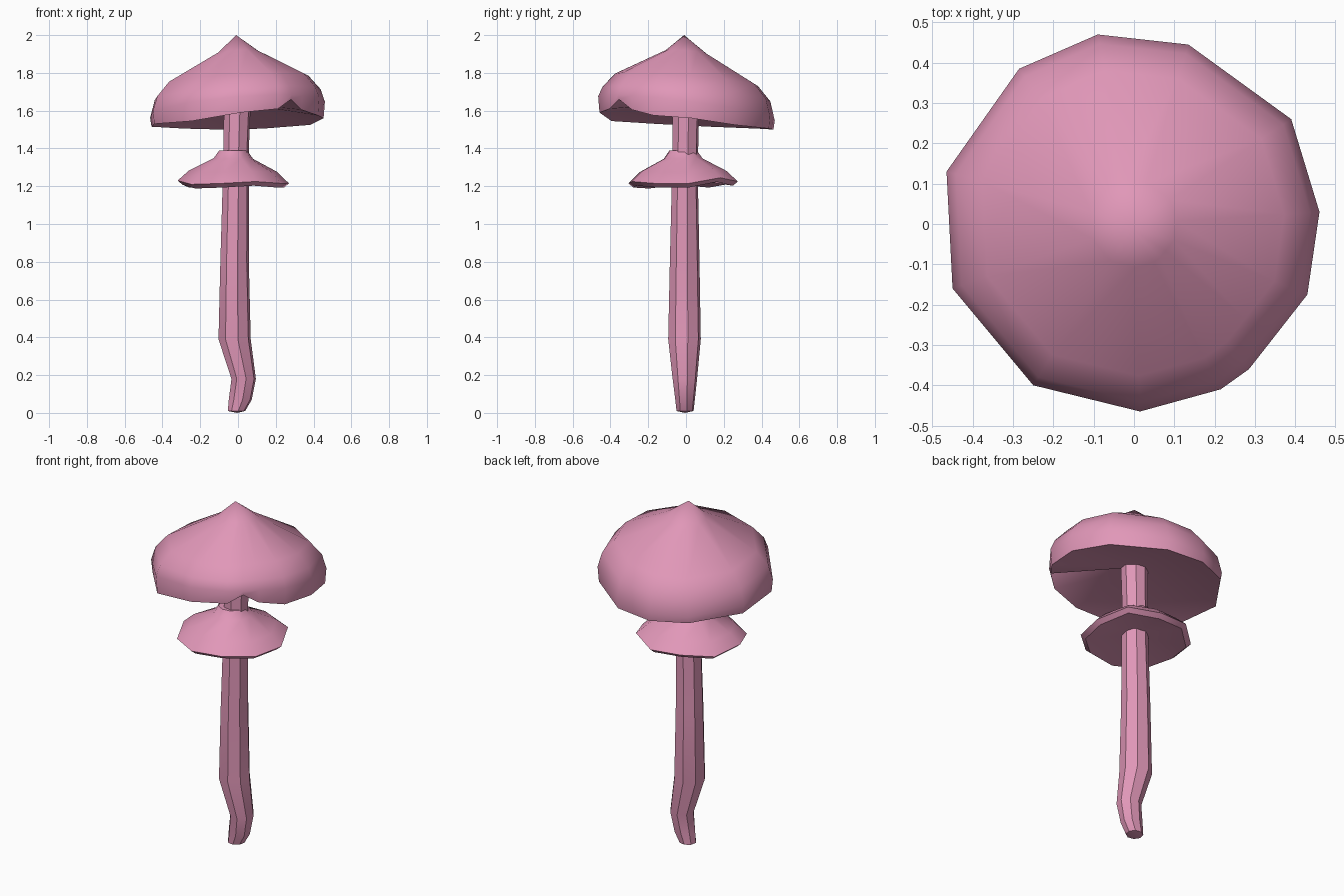
import bpy, bmesh, math

if "Cube" in bpy.data.objects:
    bpy.data.objects.remove(bpy.data.objects["Cube"])

pink = bpy.data.materials.new("dusty_pink")
pink.diffuse_color = (0.75, 0.31, 0.48, 1)
pink.use_nodes = True
pink.node_tree.nodes["Principled BSDF"].inputs["Base Color"].default_value = pink.diffuse_color


def loft(name, rings, start=None, end=None, angle=40):
    """Skin a stack of equal-sized rings, closing each end to a point or a flat face."""
    bm = bmesh.new()
    rows = [[bm.verts.new(p) for p in ring] for ring in rings]
    n = len(rows[0])
    for a, b in zip(rows, rows[1:]):
        for i in range(n):
            j = (i + 1) % n
            bm.faces.new((a[i], a[j], b[j], b[i]))
    for row, tip in ((rows[0], start), (rows[-1], end)):
        if tip is None:
            bm.faces.new(row)
        else:
            v = bm.verts.new(tip)
            for i in range(n):
                bm.faces.new((row[i], row[(i + 1) % n], v))
    bmesh.ops.recalc_face_normals(bm, faces=bm.faces)
    mesh = bpy.data.meshes.new(name)
    bm.to_mesh(mesh)
    bm.free()
    mesh.materials.append(pink)
    ob = bpy.data.objects.new(name, mesh)
    bpy.context.collection.objects.link(ob)
    bpy.ops.object.select_all(action='DESELECT')
    ob.select_set(True)
    bpy.context.view_layer.objects.active = ob
    bpy.ops.object.shade_smooth_by_angle(angle=math.radians(angle))
    return ob


# Stem: leaning eight-sided tube (z, centre x, centre y, x radius, y radius)
stem = [(0.01, -0.008, -0.005, 0.047, 0.046), (0.07, 0.012, -0.005, 0.062, 0.053),
        (0.18, 0.03, -0.006, 0.066, 0.066), (0.39, -0.018, -0.008, 0.087, 0.088),
        (0.80, -0.018, -0.007, 0.077, 0.08), (1.2, -0.012, -0.006, 0.071, 0.071),
        (1.4, -0.01, -0.003, 0.069, 0.069), (1.68, -0.002, 0.0, 0.073, 0.073)]
rings = []
for z, cx, cy, rx, ry in stem:
    rings.append([(cx + rx * math.cos(k * math.pi / 4 + 0.2),
                   cy + ry * math.sin(k * math.pi / 4 + 0.2), z) for k in range(8)])
loft("stem", rings, start=(-0.005, -0.005, 0.0))

# Cap: rim outline (x, y, rim height) with a small notch at the front right
rim = [(0.46, 0.03, 1.56), (0.39, 0.26, 1.525), (0.135, 0.445, 1.505), (-0.09, 0.47, 1.50),
       (-0.285, 0.385, 1.505), (-0.465, 0.13, 1.515), (-0.45, -0.16, 1.53),
       (-0.25, -0.40, 1.545), (0.015, -0.465, 1.59), (0.215, -0.41, 1.61),
       (0.285, -0.36, 1.66), (0.34, -0.29, 1.605), (0.43, -0.175, 1.575)]


def tilted(scale, height):
    return [(x * scale, y * scale, height + (0.06 * x - 0.08 * y) * scale) for x, y, _ in rim]


edge = [(x * 0.985, y * 0.985, z) for x, y, z in rim]
belly = [(x, y, 1.615 + 0.08 * x - 0.13 * y) for x, y, _ in rim]
loft("cap", [edge, belly, tilted(0.95, 1.69), tilted(0.81, 1.765), tilted(0.23, 1.912)],
     start=(0, 0, 1.64), end=(-0.01, -0.01, 2.0))

# Skirt: wavy ten-sided collar round the upper stem
wave = [0.0, 0.03, 0.01, 0.02, 0.0, 0.015, -0.005, 0.0, 0.01, 0.0]


def collar(radius, height, ripple):
    ring = []
    for k, w in enumerate(wave):
        a = k * math.pi / 5 + 0.1
        ring.append((-0.025 + radius * math.cos(a), -0.015 + radius * math.sin(a),
                     height + w * ripple))
    return ring


loft("skirt", [collar(0.27, 1.193, 1), collar(0.296, 1.215, 1), collar(0.235, 1.275, 0.6),
               collar(0.105, 1.345, 0.2), collar(0.074, 1.39, 0)],
     start=(-0.015, -0.01, 1.24))
